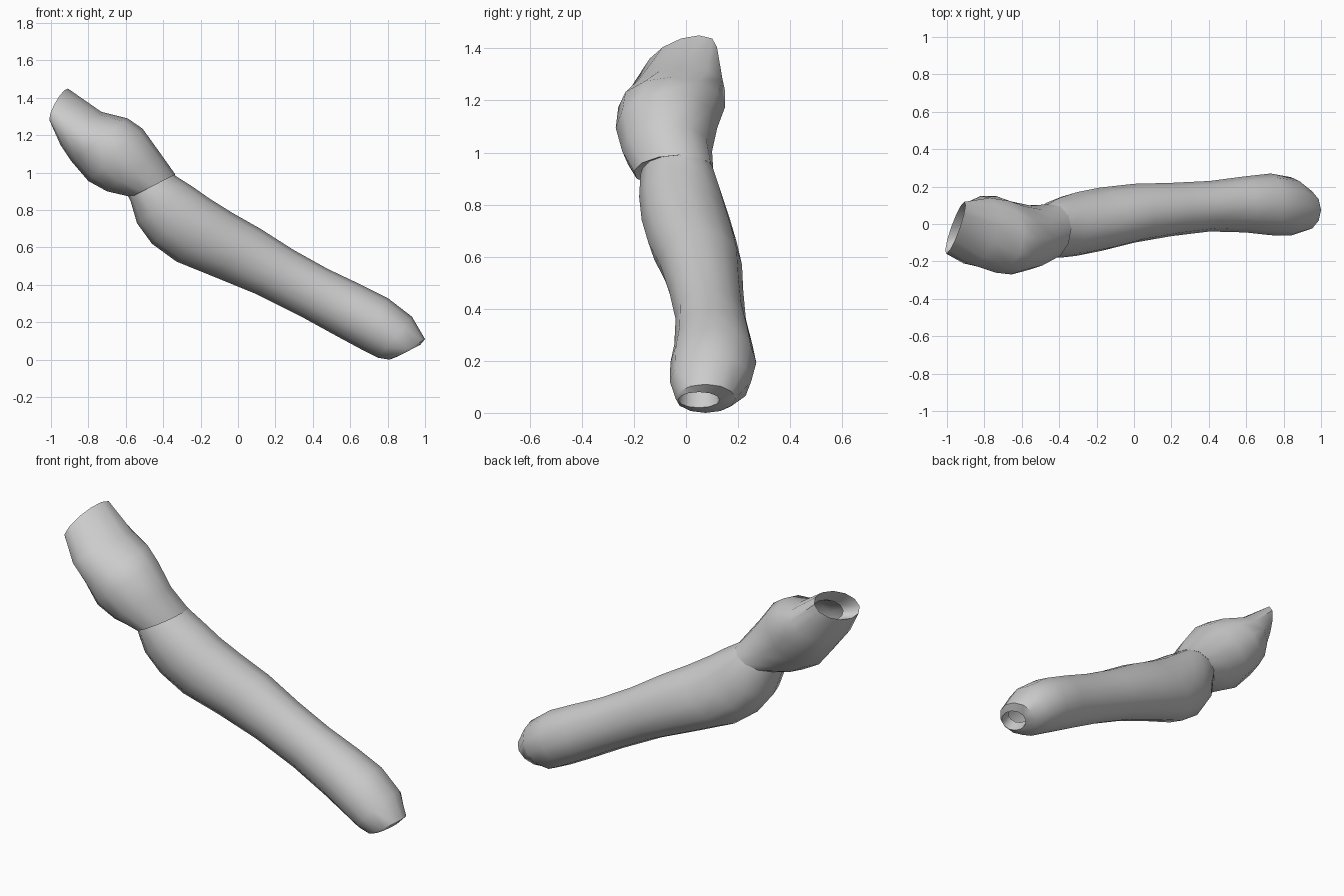
import bpy, bmesh, math
from mathutils import Vector

SIDES = 12


def loft(name, rings):
    """Skin rings given as (upper xz, lower xz, y min, y max, lean, skew)."""
    bm = bmesh.new()
    loops = []
    for (ux, uz), (lx, lz), y0, y1, lean, skew in rings:
        centre = Vector(((ux + lx) / 2, (y0 + y1) / 2, (uz + lz) / 2))
        up = Vector(((ux - lx) / 2, lean, (uz - lz) / 2))
        side = Vector((skew, (y1 - y0) / 2, 0))
        loops.append([bm.verts.new(centre + up * math.cos(a) + side * math.sin(a))
                      for a in (math.tau * i / SIDES for i in range(SIDES))])
    for a, b in zip(loops, loops[1:]):
        for i in range(SIDES):
            j = (i + 1) % SIDES
            bm.faces.new((a[i], a[j], b[j], b[i]))
    # Orient the tube outwards, judged on its first band
    bm.normal_update()
    bm.faces.ensure_lookup_table()
    f = bm.faces[0]
    mid = sum((v.co for v in loops[0] + loops[1]), Vector()) / (2 * SIDES)
    if f.normal.dot(f.calc_center_median() - mid) < 0:
        bmesh.ops.reverse_faces(bm, faces=bm.faces[:])
    mesh = bpy.data.meshes.new(name)
    bm.to_mesh(mesh)
    bm.free()
    ob = bpy.data.objects.new(name, mesh)
    bpy.context.collection.objects.link(ob)
    bpy.ops.object.select_all(action='DESELECT')
    bpy.context.view_layer.objects.active = ob
    ob.select_set(True)
    bpy.ops.object.shade_smooth_by_angle(angle=math.radians(50))
    return ob


# Long lower sleeve, ending in a rolled-in wrist opening
loft("lower_sleeve", [
    ((-0.37, 1.02), (-0.60, 0.90), -0.16, 0.08, 0.02, 0),
    ((-0.33, 0.98), (-0.575, 0.85), -0.175, 0.11, 0.02, 0),
    ((-0.25, 0.93), (-0.54, 0.73), -0.18, 0.14, 0.01, 0),
    ((-0.15, 0.86), (-0.46, 0.62), -0.17, 0.17, 0, 0),
    ((-0.03, 0.785), (-0.33, 0.525), -0.145, 0.195, 0, 0),
    ((0.12, 0.70), (-0.12, 0.44), -0.10, 0.215, 0, 0),
    ((0.30, 0.585), (0.10, 0.35), -0.065, 0.22, 0, 0),
    ((0.48, 0.485), (0.33, 0.235), -0.04, 0.23, 0, 0),
    ((0.66, 0.40), (0.53, 0.125), -0.045, 0.255, 0, 0),
    ((0.80, 0.33), (0.66, 0.055), -0.06, 0.27, 0, 0),
    ((0.93, 0.23), (0.75, 0.01), -0.062, 0.25, 0, 0),
    ((1.00, 0.11), (0.81, 0.00), -0.04, 0.19, 0, 0),
    ((0.975, 0.08), (0.86, 0.02), -0.03, 0.13, 0, 0),
    ((0.93, 0.13), (0.83, 0.08), -0.02, 0.12, 0, 0),
])

# Bulging shoulder cap with an open, slanted collar
loft("shoulder_cap", [
    ((-0.38, 0.99), (-0.57, 0.90), -0.15, 0.07, 0.02, 0),
    ((-0.335, 0.99), (-0.57, 0.87), -0.20, 0.105, 0.02, 0),
    ((-0.42, 1.11), (-0.70, 0.90), -0.245, 0.10, 0, 0),
    ((-0.51, 1.235), (-0.80, 0.955), -0.27, 0.12, 0, 0),
    ((-0.59, 1.29), (-0.89, 1.06), -0.26, 0.15, 0, 0),
    ((-0.73, 1.325), (-0.95, 1.15), -0.22, 0.15, 0.03, 0.02),
    ((-0.91, 1.45), (-1.00, 1.27), -0.14, 0.10, 0.07, 0.03),
    ((-0.87, 1.38), (-0.93, 1.26), -0.10, 0.07, 0.04, 0.02),
])
